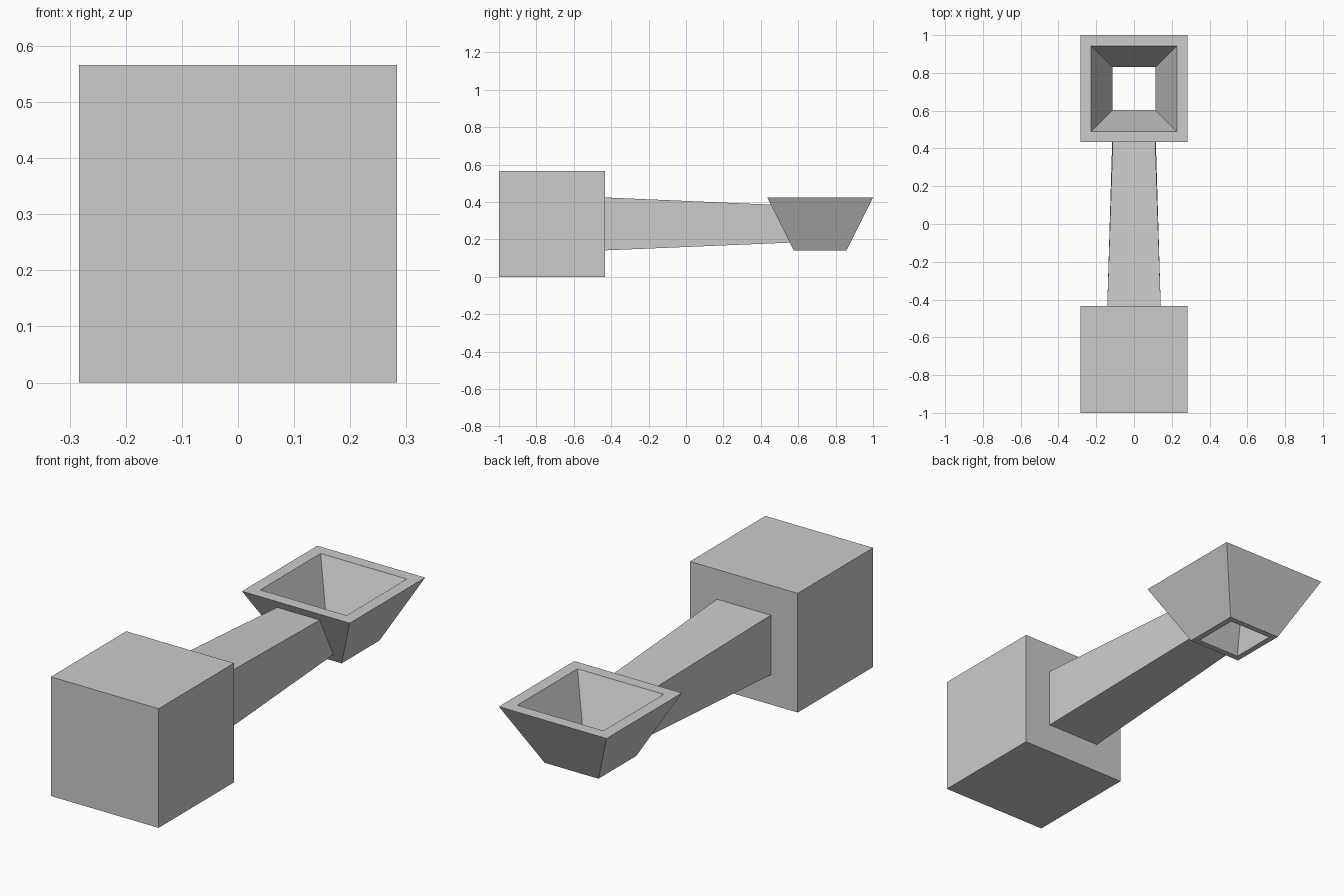
import bpy

if "Cube" in bpy.data.objects:
    bpy.data.objects.remove(bpy.data.objects["Cube"])

S = 0.283          # half the head width
CY = 1 - S         # distance of each head from the centre


def square(h, y, z):
    return [(-h, y - h, z), (h, y - h, z), (h, y + h, z), (-h, y + h, z)]


def loft(name, rings, closed=False):
    """Skin four-point rings; cap the ends or close the loop."""
    verts = [p for r in rings for p in r]
    n = len(rings)
    faces = []
    for i in range(n if closed else n - 1):
        a, b = 4 * i, 4 * ((i + 1) % n)
        for k in range(4):
            m = (k + 1) % 4
            faces.append((a + k, a + m, b + m, b + k))
    if not closed:
        faces += [(3, 2, 1, 0), tuple(range(4 * n - 4, 4 * n))]
    mesh = bpy.data.meshes.new(name)
    mesh.from_pydata(verts, [], faces)
    mesh.update()
    obj = bpy.data.objects.new(name, mesh)
    bpy.context.collection.objects.link(obj)
    return obj


# Solid cube head at the front
bpy.ops.mesh.primitive_cube_add(size=2 * S, location=(0, -CY, S))
bpy.context.object.name = "cube_head"

# Open square funnel at the back, walls 80% inner to outer
low, high = S / 2, S * 1.5
loft("funnel", [square(S / 2, CY, low), square(S, CY, high),
                square(S * 0.8, CY, high), square(S * 0.4, CY, low)], closed=True)

# Tapered handle, its far end cut to the slope of the funnel wall
y0, w, e = -1 + 2 * S, S / 2, 0.112
top, bottom = 0.386, 0.183
loft("handle", [
    [(-w, y0, low), (-w, y0, high), (w, y0, high), (w, y0, low)],
    [(-e, 0.557, bottom), (-e, 0.456, top), (e, 0.456, top), (e, 0.557, bottom)],
])
